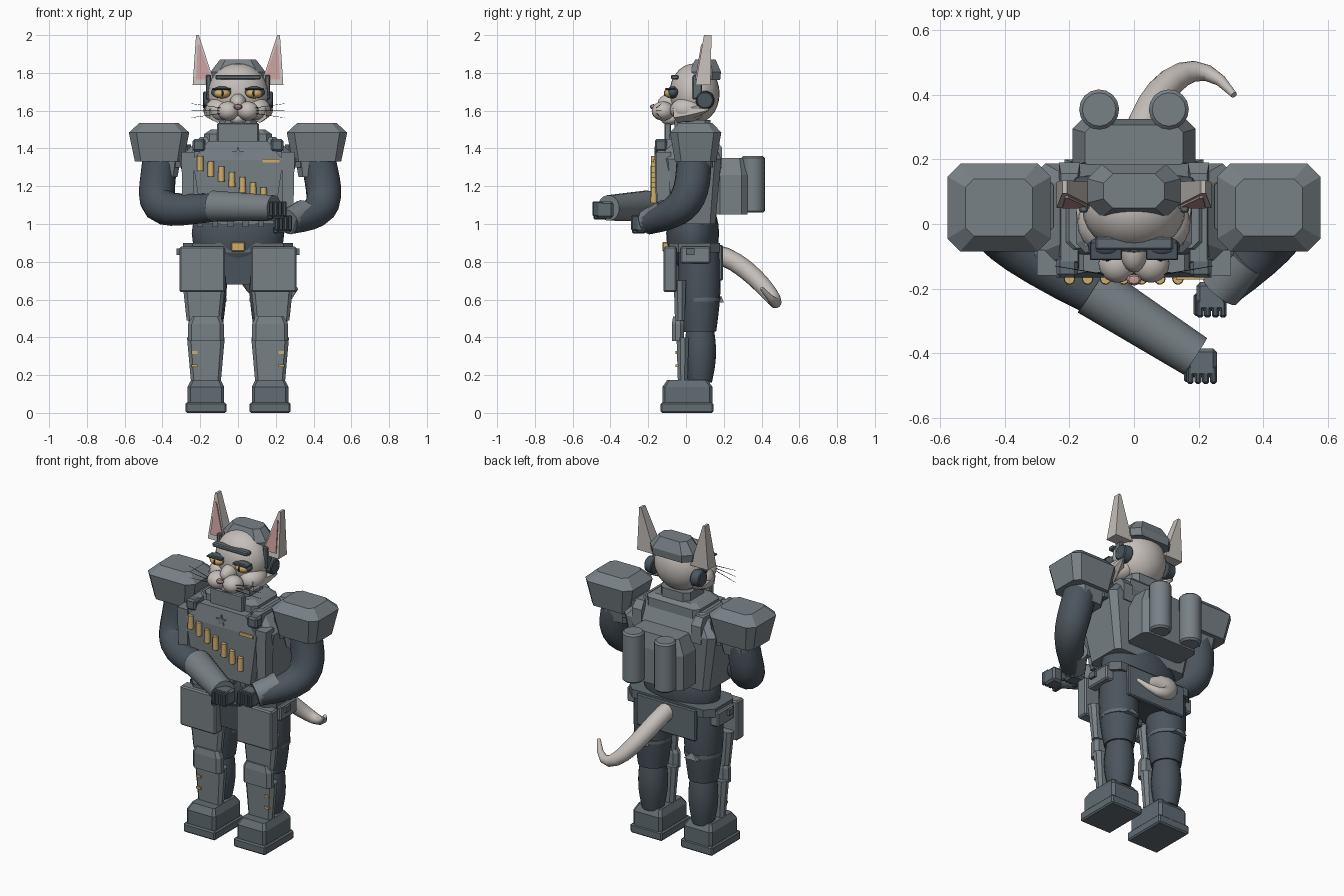
import bpy, bmesh
from math import pi, sin, cos, radians
from mathutils import Vector, Matrix
from mathutils.geometry import interpolate_bezier

cube = bpy.data.objects.get("Cube")
if cube:
    bpy.data.objects.remove(cube)


def material(name, *colour):
    made = bpy.data.materials.new(name)
    made.use_nodes = True
    made.diffuse_color = (*colour, 1)
    made.node_tree.nodes["Principled BSDF"].inputs["Base Color"].default_value = (*colour, 1)
    return made


ARMOR = material("armor_grey", .19, .22, .24)
DARK_ARMOR = material("dark_armor", .12, .15, .17)
CLOTH = material("dark_cloth", .07, .09, .11)
FUR = material("pale_fur", .56, .52, .49)
PINK = material("pink_skin", .55, .33, .32)
GOLD = material("brass", .62, .42, .15)
AMBER = material("amber_eye", .66, .44, .14)
BLACK = material("near_black", .015, .015, .02)

# Profiles of blocks: height fraction and scale of the cross-section
STRAIGHT = ((0, 1), (1, 1))
FLARED = ((0, .8), (1, 1))
SLOPED = ((0, 1), (.7, 1), (1, .8))
SWOLLEN = ((0, .8), (.75, 1), (1, .65))
DOME = ((0, .95), (.4, 1), (1, .65))
SPIKE = ((0, 1), (1, .12))
rounded = []


def finish(mesh, name, material, smooth=False, bevel=0):
    bmesh.ops.recalc_face_normals(mesh, faces=mesh.faces[:])
    data = bpy.data.meshes.new(name)
    mesh.to_mesh(data)
    mesh.free()
    data.materials.append(material)
    part = bpy.data.objects.new(name, data)
    bpy.context.collection.objects.link(part)
    if smooth:
        rounded.append(part)
    if bevel:
        modifier = part.modifiers.new("bevel", "BEVEL")
        modifier.width, modifier.segments = bevel, 1


def skin(name, material, rings, smooth=False, bevel=0):
    """Bridge rings of points and cap both ends."""
    mesh = bmesh.new()
    loops = [[mesh.verts.new(point) for point in ring] for ring in rings]
    for low, high in zip(loops, loops[1:]):
        for i in range(len(low)):
            mesh.faces.new((low[i - 1], low[i], high[i], high[i - 1]))
    mesh.faces.new(loops[0])
    mesh.faces.new(loops[-1])
    finish(mesh, name, material, smooth, bevel)


def block(name, material, half, y, z, at=0, profile=STRAIGHT, cut=0, bevel=0, side=1,
          lean=(0, 0), ridge=0):
    """Box of half-width `half` around x = at; `cut` trims corners, `ridge` keeps depth."""
    middle, depth = (y[0] + y[1]) / 2, (y[1] - y[0]) / 2
    rings = []
    for t, scale in profile:
        ring = []
        for sx, sy in ((-1, -1), (1, -1), (1, 1), (-1, 1)):
            corner = [(half, depth - cut), (half - cut, depth)] if cut else [(half, depth)]
            if sx * sy < 0:
                corner.reverse()
            ring += [(side * (at + sx * w * scale + lean[0] * t),
                      middle + sy * d * max(scale, ridge) + lean[1] * t,
                      z[0] + (z[1] - z[0]) * t) for w, d in corner]
        rings.append(ring)
    skin(name, material, rings, bevel=bevel)


def tube(name, material, points, start, end, bulge=0, sides=16, side=1, bevel=0):
    """Round tube along a line (two points) or a bezier (four points)."""
    points = [Vector((x * side, y, z)) for x, y, z in points]
    if len(points) == 2:
        a, b = points
        points = [a, a.lerp(b, 1 / 3), a.lerp(b, 2 / 3), b]
    path = interpolate_bezier(*points, 12)
    last = len(path) - 1
    u = Vector((.3, .8, .5))
    rings = []
    for i, point in enumerate(path):
        along = (path[min(i + 1, last)] - path[max(i - 1, 0)]).normalized()
        u = (u - along * u.dot(along)).normalized()
        v = along.cross(u)
        t = i / last
        radius = start + (end - start) * t + bulge * sin(pi * t)
        angles = [2 * pi * k / sides for k in range(sides)]
        rings.append([point + radius * (u * cos(a) + v * sin(a)) for a in angles])
    skin(name, material, rings, True, bevel)


def ball(name, material, centre, radii, segments=20):
    mesh = bmesh.new()
    place = Matrix.Translation(centre) @ Matrix.Diagonal((*radii, 1))
    bmesh.ops.create_uvsphere(mesh, u_segments=segments, v_segments=segments // 2,
                              radius=1, matrix=place)
    finish(mesh, name, material, True)


# Torso
ball("abdomen", CLOTH, (0, .035, .95), (.245, .14, .22), 28)
block("chest", ARMOR, .31, (-.13, .187), (1, 1.46), profile=SWOLLEN, cut=.035)
block("breast_plate", ARMOR, .24, (-.165, -.08), (1.03, 1.44), profile=SWOLLEN)
for i in range(6):
    block("chest_tab", DARK_ARMOR, .015, (-.125, -.09), (.985, 1.02), at=(i - 2.5) * .08)
block("collar_base", ARMOR, .18, (-.09, .15), (1.42, 1.5), profile=SLOPED, cut=.03)
block("neck", ARMOR, .1, (-.06, .13), (1.44, 1.55), cut=.03)
block("collar_front", ARMOR, .11, (-.115, -.08), (1.43, 1.535), bevel=.006)

# Chest insignia, bullets and badge
outline = []
for k in range(10):
    radius, angle = (.015 if k % 2 else .036), pi / 2 + k * pi / 5
    outline.append((radius * cos(angle), 1.375 + radius * sin(angle)))
skin("star_badge", ARMOR, [[(x, y, z) for x, z in outline] for y in (-.166, -.13)])
for i in range(7):
    x, z = -.2 + i * .056, 1.28 - i * .028
    tube("bullet", GOLD, [(x, -.17, z), (x, -.17, z + .08)], .018, .016, sides=10)
block("name_bar", GOLD, .045, (-.172, -.13), (1.325, 1.345), at=.175)

# Backpack
block("backpack", ARMOR, .19, (.15, .325), (1.05, 1.35), profile=SLOPED, cut=.03)

# Hips and belt
block("pelvis", CLOTH, .22, (-.05, .17), (.72, .88), profile=FLARED, cut=.04)
block("crotch_guard", CLOTH, .08, (-.08, 0), (.68, .88), profile=FLARED)
block("belt", DARK_ARMOR, .29, (-.09, .18), (.85, .9), cut=.05)
block("seat_plate", DARK_ARMOR, .2, (.165, .195), (.7, .89), bevel=.006)
block("belt_buckle", GOLD, .037, (-.125, -.08), (.855, .905), bevel=.005)

# Parts that repeat on both sides
leg = .17
for side, prefix in ((1, "left_"), (-1, "right_")):

    def plate(name, material, *size, **options):
        block(prefix + name, material, *size, side=side, **options)

    def limb(name, material, *shape, **options):
        tube(prefix + name, material, *shape, side=side, **options)

    def lump(name, material, centre, *shape):
        ball(prefix + name, material, (centre[0] * side, *centre[1:]), *shape)

    # Boot and leg
    plate("sole", DARK_ARMOR, .108, (-.135, .145), (0, .055), at=leg, bevel=.008)
    plate("boot", DARK_ARMOR, .097, (-.125, .14), (.05, .175), at=leg, profile=SLOPED, cut=.015)
    limb("calf", CLOTH, [(leg, .075, .16), (leg, .075, .46)], .062, .07, bulge=.018)
    limb("thigh", CLOTH, [(leg, .075, .43), (leg, .07, .88)], .085, .108, bulge=.014)
    limb("thigh_strap", DARK_ARMOR, [(leg, .078, .59), (leg, .078, .61)], .108, .108)
    for y in (-.04, .185):
        plate("strap_clip", ARMOR, .045, (y - .015, y + .015), (.585, .62), at=leg, profile=SPIKE)
    plate("shin_plate", ARMOR, .1, (-.05, .015), (.175, .4), at=leg, profile=FLARED, cut=.02)
    plate("knee_plate", ARMOR, .095, (-.075, -.01), (.38, .51), at=leg, profile=SLOPED, cut=.02)
    plate("thigh_plate", ARMOR, .115, (-.065, 0), (.49, .7), at=leg + .01, profile=FLARED, cut=.02)
    plate("hip_plate", ARMOR, .12, (-.12, -.05), (.64, .88), at=.19, bevel=.008)
    plate("hip_pouch", ARMOR, .03, (-.03, .13), (.79, .88), at=.28, bevel=.008)
    plate("pouch_clasp", DARK_ARMOR, .01, (0, .045), (.835, .87), at=.315)
    for z in (.25, .32):
        plate("shin_stud", GOLD, .015, (-.055, -.02), (z - .007, z + .007), at=.23)

    # Shoulder and back
    plate("shoulder_pad", ARMOR, .16, (-.085, .187), (1.33, 1.535), at=.418, profile=SWOLLEN, cut=.04)
    plate("pad_skirt", ARMOR, .1, (-.04, .14), (1.25, 1.36), at=.4, profile=FLARED, cut=.03)
    plate("shoulder_link", DARK_ARMOR, .05, (-.03, .14), (1.3, 1.42), at=.3, cut=.02)
    plate("shoulder_strap", ARMOR, .033, (-.15, .19), (1.3, 1.45), at=.2, profile=SLOPED)
    plate("strap_buckle", DARK_ARMOR, .033, (-.165, -.1), (1.385, 1.45), at=.207, bevel=.01)
    plate("side_plate", ARMOR, .035, (-.16, -.08), (1.05, 1.38), at=.265, profile=FLARED)
    limb("air_tank", ARMOR, [(.108, .355, 1.06), (.108, .355, 1.36)], .062, .062, bevel=.01)

    # Face
    lump("muzzle", FUR, (.052, -.122, 1.598), (.058, .06, .051))
    lump("cheek", FUR, (.1, .005, 1.605), (.075, .09, .065))
    limb("cheek_tuft", FUR, [(.11, -.05, 1.585), (.18, .12, 1.605)], .05, .005, bulge=.01, sides=6)
    lump("eye_rim", CLOTH, (.087, -.07, 1.697), (.056, .033, .032))
    lump("eye", AMBER, (.085, -.08, 1.692), (.044, .034, .027))
    lump("pupil", BLACK, (.083, -.108, 1.692), (.007, .009, .016), 12)
    plate("eyelid", CLOTH, .05, (-.112, -.055), (1.71, 1.72), at=.087, bevel=.004)
    for k in (-1, 0, 1):
        z = 1.6 + k * .012
        limb("whisker", BLACK, [(.07, -.16, z), (.245, -.13, z + k * .025)], .002, .001, sides=4)

    # Ear and headphone
    plate("ear", FUR, .06, (.05, .13), (1.735, 2), at=.18, profile=SPIKE, lean=(.035, .025), ridge=.5)
    plate("inner_ear", PINK, .042, (.048, .058), (1.765, 1.95), at=.18, profile=SPIKE,
          lean=(.028, .032), ridge=1)
    limb("headphone", CLOTH, [(.13, .1, 1.655), (.185, .1, 1.655)], .052, .045, bevel=.01)
    plate("helmet_strap", DARK_ARMOR, .014, (.035, .085), (1.66, 1.79), at=.156, bevel=.006)

# Arms folded across the waist
tube("right_arm", CLOTH, [(-.41, .04, 1.42), (-.42, .05, 1.08), (-.53, .01, 1.05), (-.1, -.22, 1.09)],
     .09, .075, bulge=.012)
tube("right_cuff", ARMOR, [(-.13, -.205, 1.095), (.19, -.41, 1.085)], .083, .068)
tube("left_arm", CLOTH, [(.41, .04, 1.42), (.46, .05, 1.13), (.52, .01, 1.07), (.27, -.2, 1.01)],
     .09, .065, bulge=.014)
tube("left_cuff", ARMOR, [(.35, -.105, 1.05), (.265, -.205, 1.01)], .08, .068)
for prefix, x, y, z in (("right_", .21, -.44, 1.075), ("left_", .24, -.235, 1)):
    block(prefix + "palm", DARK_ARMOR, .047, (y - .035, y + .055), (z - .045, z + .045), at=x, bevel=.012)
    for i in range(4):
        block(prefix + "finger", CLOTH, .011, (y - .055, y), (z - .035, z + .045),
              at=x + (i - 1.5) * .024, bevel=.006)
    block(prefix + "thumb", CLOTH, .015, (y - .05, y + .02), (z - .05, z - .015), at=x - .04, bevel=.006)

# Head
ball("skull", FUR, (0, .045, 1.69), (.16, .133, .16), 28)
ball("chin", FUR, (0, -.085, 1.557), (.045, .05, .033))
ball("snout_bridge", FUR, (0, -.075, 1.64), (.045, .075, .05))
ball("nose", PINK, (0, -.173, 1.62), (.024, .018, .015), 8)
block("helmet", ARMOR, .145, (.02, .185), (1.762, 1.872), profile=DOME, cut=.045)
block("brow_band", DARK_ARMOR, .12, (-.08, -.04), (1.765, 1.79), bevel=.006)

# Tail
tube("tail", FUR, [(0, .15, .84), (0, .35, .82), (.16, .6, .42), (.31, .4, .66)], .05, .01, bulge=.015)

# Smooth shading on rounded parts
bpy.ops.object.select_all(action="DESELECT")
for part in rounded:
    part.select_set(True)
bpy.context.view_layer.objects.active = rounded[0]
bpy.ops.object.shade_smooth_by_angle(angle=radians(38))
